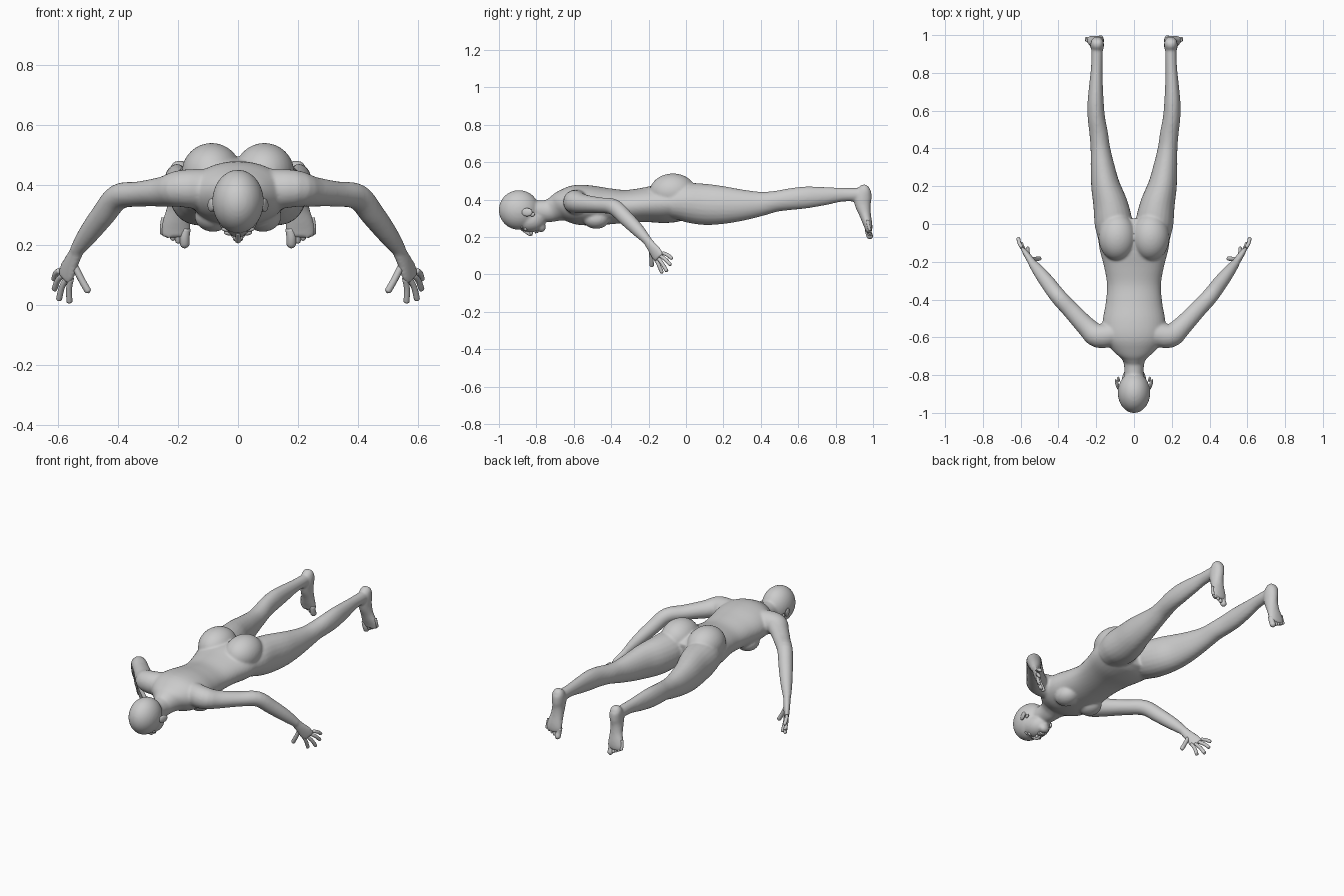
import bpy
import bmesh
from math import sin, cos, pi
from mathutils import Vector, Matrix

cube = bpy.data.objects.get("Cube")
if cube:
    bpy.data.objects.remove(cube, do_unlink=True)

clay = bpy.data.materials.new("clay grey")
clay.use_nodes = True
clay.diffuse_color = (0.6, 0.6, 0.6, 1)
clay.node_tree.nodes["Principled BSDF"].inputs["Base Color"].default_value = (0.6, 0.6, 0.6, 1)


def spline(rows, steps):
    """Smoothly interpolate rows of values."""
    out = []
    last = len(rows) - 1
    for i in range(last):
        quad = [rows[max(i - 1, 0)], rows[i], rows[i + 1], rows[min(i + 2, last)]]
        for k in range(steps):
            t = k / steps
            out.append([b + 0.5 * t * (c - a + t * (2 * a - 5 * b + 4 * c - d
                        + t * (3 * (b - c) + d - a))) for a, b, c, d in zip(*quad)])
    out.append(list(rows[-1]))
    return out


def loft(bm, rows, hint=(1, 0, 0), sides=24, steps=4):
    """Skin elliptical sections (x, y, z, radius along hint, other radius)."""
    rows = spline(rows, steps)
    centres = [Vector(r[:3]) for r in rows]
    rings = []
    for i, row in enumerate(rows):
        tangent = (centres[min(i + 1, len(rows) - 1)] - centres[max(i - 1, 0)]).normalized()
        side = Vector(hint)
        side = (side - tangent * side.dot(tangent)).normalized()
        other = tangent.cross(side)
        rings.append([bm.verts.new(centres[i]
                      + side * row[3] * cos(2 * pi * k / sides)
                      + other * row[4] * sin(2 * pi * k / sides)) for k in range(sides)])
    for a, b in zip(rings, rings[1:]):
        for k in range(sides):
            n = (k + 1) % sides
            bm.faces.new((a[k], a[n], b[n], b[k]))
    bm.faces.new(rings[0][::-1])
    bm.faces.new(rings[-1])


def digit(bm, points, r):
    """A finger or toe: a round tube with a blunt tip."""
    rows = [(*p, r, r) for p in points]
    a, b = Vector(points[-2]), Vector(points[-1])
    way = (b - a).normalized()
    rows.append((*(b + way * r * 0.6), r * 0.75, r * 0.75))
    rows.append((*(b + way * r * 0.95), r * 0.25, r * 0.25))
    loft(bm, rows, (0.8, 0.6, 0), 12, 3)


def ball(bm, centre, radii, turn=0):
    m = Matrix.Translation(centre) @ Matrix.Rotation(turn, 4, 'Z') @ Matrix.Diagonal((*radii, 1))
    bmesh.ops.create_uvsphere(bm, u_segments=32, v_segments=20, radius=1, matrix=m)


def mirror(bm):
    """Copy everything built so far to the other side."""
    made = bmesh.ops.duplicate(bm, geom=bm.verts[:] + bm.edges[:] + bm.faces[:])["geom"]
    for v in made:
        if isinstance(v, bmesh.types.BMVert):
            v.co.x = -v.co.x


def finish(bm, name):
    bmesh.ops.recalc_face_normals(bm, faces=bm.faces[:])
    for f in bm.faces:
        f.smooth = True
    mesh = bpy.data.meshes.new(name)
    bm.to_mesh(mesh)
    bm.free()
    mesh.materials.append(clay)
    ob = bpy.data.objects.new(name, mesh)
    bpy.context.collection.objects.link(ob)
    return ob


body = bmesh.new()

# Legs: x, y, top, bottom, half width
leg = [(.105, -.08, .46, .30, .085), (.108, 0, .488, .28, .10), (.124, .1, .485, .265, .092),
       (.15, .2, .472, .27, .077), (.166, .3, .455, .287, .064), (.178, .4, .443, .312, .052),
       (.187, .48, .447, .335, .049), (.199, .56, .461, .345, .046), (.203, .64, .47, .353, .043),
       (.201, .74, .468, .37, .036), (.197, .84, .463, .39, .03), (.195, .95, .462, .39, .031)]
loft(body, [(x, y, (t + b) / 2, w, (t - b) / 2) for x, y, t, b, w in leg])

# Feet, hanging down from the heels
loft(body, [(.195, .968, .475, .018, .014), (.195, .957, .455, .033, .036),
            (.195, .945, .41, .036, .048), (.197, .946, .37, .034, .042),
            (.2, .958, .32, .038, .031), (.205, .969, .28, .046, .026),
            (.208, .976, .25, .049, .021), (.208, .978, .225, .044, .015)])

# Arms, from shoulder to wrist
loft(body, [(.1, -.58, .385, .07, .065), (.19, -.592, .388, .062, .064),
            (.25, -.545, .378, .05, .053), (.33, -.46, .37, .042, .046),
            (.4, -.385, .36, .043, .043), (.45, -.32, .3, .041, .04),
            (.5, -.255, .235, .035, .033), (.54, -.205, .18, .024, .022)], (0, 0, 1))

# Palms
across = (.035, .043, .03)
loft(body, [(.53, -.217, .195, .024, .021), (.552, -.185, .15, .03, .019),
            (.568, -.16, .115, .038, .016), (.579, -.143, .088, .035, .012)], across)

# Buttocks and breasts
ball(body, (.088, -.07, .44), (.1, .125, .1))
ball(body, (.083, -.48, .297), (.062, .07, .053))
mirror(body)

# Torso and neck: y, top, bottom, half width
torso = [(-.82, .395, .29, .05), (-.74, .4, .28, .054), (-.7, .42, .283, .075),
         (-.66, .45, .283, .122), (-.6, .477, .27, .163), (-.52, .477, .262, .167),
         (-.42, .462, .267, .15), (-.32, .452, .276, .143), (-.22, .465, .28, .16),
         (-.12, .485, .275, .185), (-.03, .48, .285, .185), (.025, .45, .31, .13)]
loft(body, [(0, y, (t + b) / 2, w, (t - b) / 2) for y, t, b, w in torso], sides=40)

# Skull, jaw and chin
ball(body, (0, -.893, .345), (.086, .108, .106))
ball(body, (0, -.832, .288), (.066, .08, .062))
ball(body, (0, -.775, .253), (.03, .026, .028))
ob = finish(body, "body")
skin = ob.modifiers.new("blend", 'REMESH')
skin.mode = 'VOXEL'
skin.voxel_size = 0.007
skin.use_smooth_shade = True
soft = ob.modifiers.new("soften", 'SMOOTH')
soft.factor = 0.5
soft.iterations = 6

# Fingers and thumbs
fingers = bmesh.new()
knuckles = [(.556, -.167, .09), (.57, -.151, .09), (.584, -.137, .1), (.594, -.124, .115)]
tips = [(.562, -.13, .014), (.596, -.105, .022), (.611, -.086, .055), (.612, -.078, .088)]
for base, tip in zip(knuckles, tips):
    a, b = Vector(base), Vector(tip)
    digit(fingers, [tuple(a), tuple(a.lerp(b, 0.5) + Vector((.004, 0, .004))), tip], .0098)
digit(fingers, [(.547, -.186, .135), (.522, -.185, .085), (.502, -.183, .05)], .0115)
mirror(fingers)
finish(fingers, "fingers")

# Toes, from the big toe outwards
toes = bmesh.new()
for i in range(5):
    x = .178 + .0175 * i + (.004 if i else 0)
    r = .0105 - .0006 * i if i else .0165
    z = .205 + .009 * i
    digit(toes, [(x - .004, .972, z + .05), (x, .975, z + .022), (x, .983, z)], r)
mirror(toes)
finish(toes, "toes")

# Ears: a rim with a small lobe
ears = bmesh.new()
ball(ears, (.089, -.85, .333), (.009, .03, .022), -0.3)
ball(ears, (.082, -.822, .322), (.007, .014, .012), -0.2)
mirror(ears)
finish(ears, "ears")

# Eyes with lids
eyes = bmesh.new()
ball(eyes, (.031, -.858, .243), (.016, .009, .011))
ball(eyes, (.031, -.878, .253), (.024, .007, .009), 0.1)
mirror(eyes)
finish(eyes, "eyes_and_brows")

# Nose
nose = bmesh.new()
ball(nose, (.009, -.827, .222), (.008, .009, .009))
mirror(nose)
loft(nose, [(0, -.878, .243, .008, .008), (0, -.85, .228, .009, .012),
            (0, -.832, .217, .011, .012), (0, -.823, .218, .006, .007)], sides=16)
finish(nose, "nose")

# Lips
lips = bmesh.new()
ball(lips, (0, -.804, .229), (.022, .006, .009))
ball(lips, (0, -.794, .23), (.019, .006, .009))
finish(lips, "lips")
